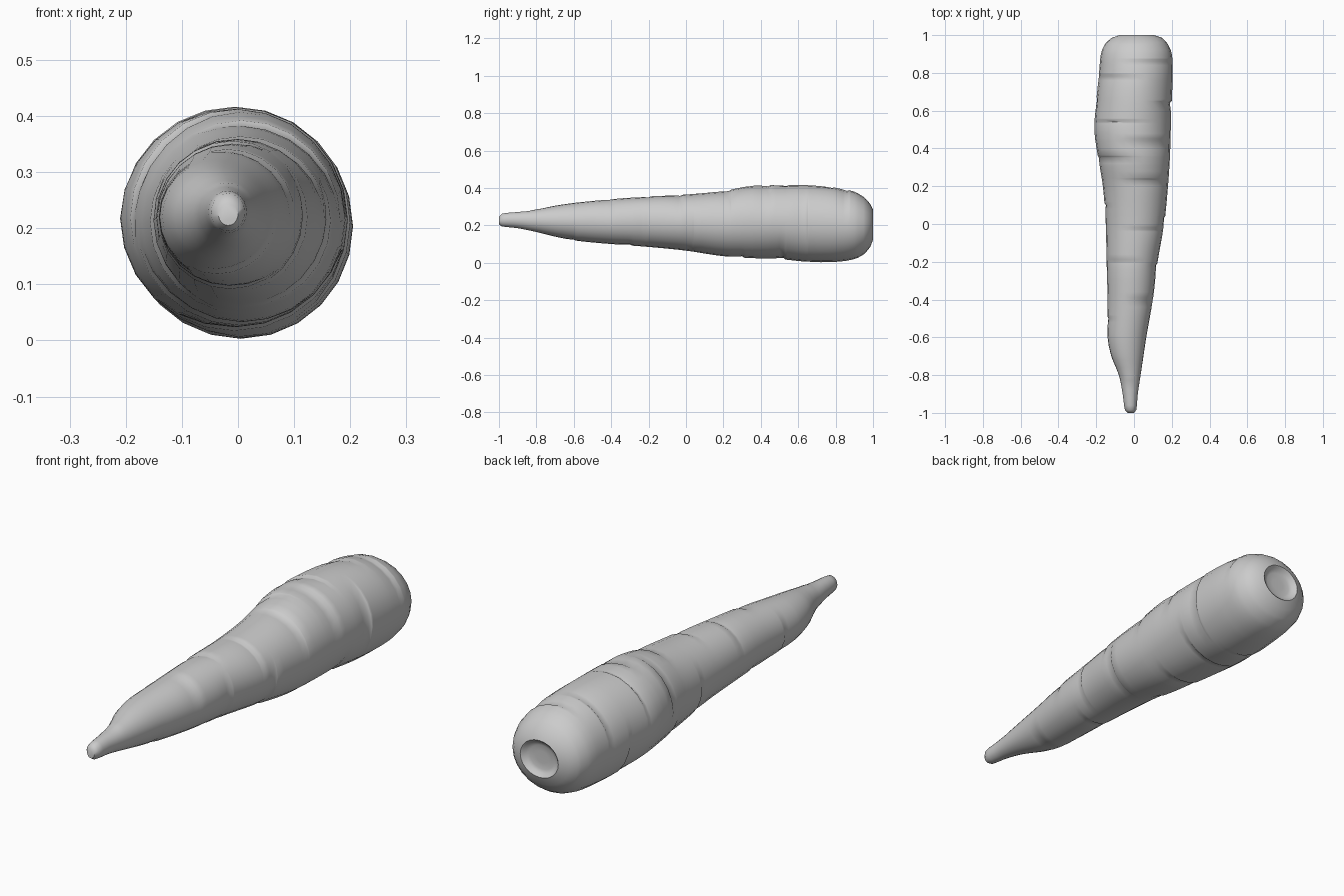
import bpy, bmesh, math

if "Cube" in bpy.data.objects:
    bpy.data.objects.remove(bpy.data.objects["Cube"])

SIDES = 24

# Root outline: y, min x, max x, min z, max z
STATIONS = [
    (-1.0, -.035, 0, .205, .245),
    (-.985, -.048, .012, .195, .262),
    (-.9, -.06, .02, .185, .272),
    (-.8, -.08, .035, .165, .285),
    (-.7, -.12, .05, .14, .305),
    (-.6, -.14, .065, .12, .32),
    (-.4, -.14, .1, .1, .34),
    (-.2, -.145, .125, .085, .355),
    (0, -.15, .16, .065, .365),
    (.2, -.165, .18, .035, .385),
    (.35, -.19, .19, .025, .412),
    (.5, -.21, .195, .02, .416),
    (.65, -.2, .2, .005, .415),
    (.8, -.185, .205, .005, .403),
    (.9, -.175, .2, .02, .38),
    (.95, -.155, .18, .045, .352),
    (.985, -.12, .15, .085, .315),
    (.997, -.085, .115, .115, .29),
]

# Skin creases: y position, centre angle in degrees (0 = left, 90 = top)
CREASES = [
    (.86, 65), (.78, 130), (.64, 5), (.54, 120), (.44, 60), (.35, 140),
    (.23, 65), (-.03, 60), (-.2, 115), (-.4, 50), (-.84, 90),
    (.66, 220), (.52, 290), (.3, 250), (.03, 335), (.1, 200),
    (-.22, 350), (-.3, 255), (-.5, 180), (-.6, 300),
]


def outline(y):
    """Smoothly interpolate the outline bounds at y."""
    last = len(STATIONS) - 1
    i = 0
    while i < last - 1 and y > STATIONS[i + 1][0]:
        i += 1
    a, b = STATIONS[i], STATIONS[i + 1]
    before, after = STATIONS[max(i - 1, 0)], STATIONS[min(i + 2, last)]
    h = b[0] - a[0]
    t = (y - a[0]) / h
    result = []
    for k in range(1, len(a)):
        m0 = (b[k] - before[k]) / (b[0] - before[0]) * h
        m1 = (after[k] - a[k]) / (after[0] - a[0]) * h
        s, q = t * t, t * t * t
        result.append((2*q - 3*s + 1) * a[k] + (q - 2*s + t) * m0
                      + (3*s - 2*q) * b[k] + (q - s) * m1)
    return result


def crease_depth(y, angle):
    """Sharp lip on the thick side, fading out toward the tip."""
    depth = 0
    for place, centre in CREASES:
        turn = (math.degrees(angle) - centre + 180) % 360 - 180
        if abs(turn) < 55:
            window = math.cos(math.radians(turn * 90 / 55))
            d = y - place
            if d <= 0:
                depth += .05 * window * math.exp(d / .04)
            elif d < .012:
                depth += .05 * window * (1 - d / .012)
    return depth


def add_ring(bm, y, shrink=1, sink=0):
    x0, x1, z0, z1 = outline(y)
    ring = []
    for i in range(SIDES):
        a = math.tau * i / SIDES
        r = shrink * (1 - crease_depth(y, a)) / 2
        ring.append(bm.verts.new(((x0 + x1) / 2 + (x1 - x0) * r * math.cos(a),
                                  y - sink,
                                  (z0 + z1) / 2 + (z1 - z0) * r * math.sin(a))))
    return ring


# Rings along the root, with extra pairs at each crease
start, end = STATIONS[0][0], STATIONS[-1][0]
places = {round(start + .04 * i, 3) for i in range(50)}
places |= {s[0] for s in STATIONS}
for crease in CREASES:
    places |= {crease[0], crease[0] + .012}

bm = bmesh.new()
rings = [add_ring(bm, y) for y in sorted(places) if start <= y <= end]

# Flat rim and shallow scar where the leaves grew
for shrink, sink in ((.93, -.003), (.86, .002), (.76, .012), (.6, .017), (.3, .018)):
    rings.append(add_ring(bm, end, shrink, sink))

for low, high in zip(rings, rings[1:]):
    for i in range(SIDES):
        j = (i + 1) % SIDES
        bm.faces.new((low[i], high[i], high[j], low[j]))
bm.faces.new(rings[0])
bm.faces.new(rings[-1][::-1])
bmesh.ops.recalc_face_normals(bm, faces=bm.faces)

mesh = bpy.data.meshes.new("carrot_root")
bm.to_mesh(mesh)
bm.free()
root = bpy.data.objects.new("carrot_root", mesh)
bpy.context.collection.objects.link(root)

# Plain grey skin
skin = bpy.data.materials.new("grey_skin")
skin.use_nodes = True
colour = (.6, .6, .6, 1)
skin.diffuse_color = colour
skin.node_tree.nodes["Principled BSDF"].inputs["Base Color"].default_value = colour
mesh.materials.append(skin)

bpy.context.view_layer.objects.active = root
root.select_set(True)
bpy.ops.object.shade_smooth_by_angle(angle=math.radians(50))
